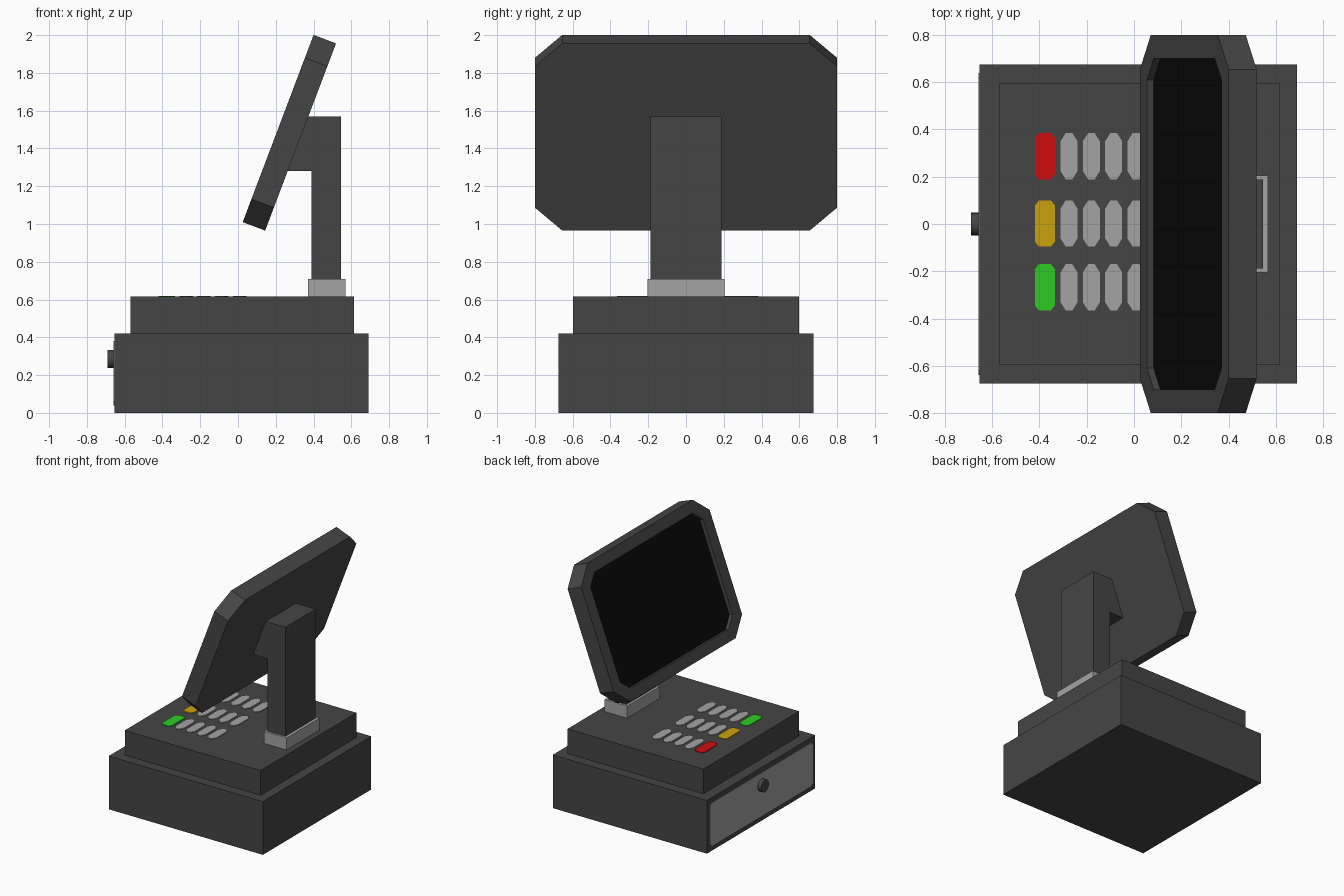
import bpy, bmesh, math
from mathutils import Vector

if "Cube" in bpy.data.objects:
    bpy.data.objects.remove(bpy.data.objects["Cube"])


def material(name, r, g, b):
    m = bpy.data.materials.new(name)
    m.diffuse_color = (r, g, b, 1)
    m.use_nodes = True
    m.node_tree.nodes["Principled BSDF"].inputs["Base Color"].default_value = m.diffuse_color
    return m


BODY = material("charcoal", 0.06, 0.06, 0.06)
GREY = material("light grey", 0.37, 0.37, 0.37)
BLACK = material("screen black", 0.003, 0.003, 0.003)
RED = material("red", 0.62, 0.004, 0.004)
YELLOW = material("yellow", 0.6, 0.36, 0.005)
GREEN = material("green", 0.027, 0.6, 0.017)


def loft(name, rings, mats, cap_mat=0):
    """Join matching rings of points, cap both ends; the last cap gets cap_mat."""
    bm = bmesh.new()
    vs = [[bm.verts.new(p) for p in ring] for ring in rings]
    n = len(vs[0])
    for a, b in zip(vs, vs[1:]):
        for i in range(n):
            j = (i + 1) % n
            bm.faces.new((a[i], a[j], b[j], b[i]))
    bm.faces.new(vs[0][::-1])
    bm.faces.new(vs[-1]).material_index = cap_mat
    bmesh.ops.recalc_face_normals(bm, faces=bm.faces)
    me = bpy.data.meshes.new(name)
    bm.to_mesh(me)
    bm.free()
    ob = bpy.data.objects.new(name, me)
    bpy.context.collection.objects.link(ob)
    for m in mats:
        me.materials.append(m)
    return ob


def box(name, x0, x1, hy, z0, z1, mat):
    base = [(x0, -hy), (x1, -hy), (x1, hy), (x0, hy)]
    return loft(name, [[(x, y, z) for x, y in base] for z in (z0, z1)], [mat])


def octagon(hu, hv, cu, cv):
    """Rectangle of half sizes hu, hv with corners cut by cu, cv."""
    return [(hu, hv - cv), (hu - cu, hv), (cu - hu, hv), (-hu, hv - cv),
            (-hu, cv - hv), (cu - hu, -hv), (hu - cu, -hv), (hu, cv - hv)]


# Stepped base and neck foot
box("cash_drawer_case", -0.655, 0.69, 0.675, 0, 0.42, BODY)
box("keyboard_deck", -0.57, 0.615, 0.597, 0.42, 0.615, BODY)
box("neck_foot", 0.37, 0.568, 0.205, 0.615, 0.71, GREY)

# Neck with an arm reaching to the back of the screen
neck = [(0.39, 0.71), (0.545, 0.71), (0.545, 1.57), (0.37, 1.57),
        (0.26, 1.28), (0.39, 1.28)]
loft("neck", [[(x, y, z) for x, z in neck] for y in (-0.188, 0.188)], [BODY])

# Tilted monitor: cut corners, recessed black screen
slope = Vector((0.354, 0, 0.935))
depth = Vector((0.935, 0, -0.354))
centre = Vector((0.025, 0, 1.01)) + slope * 0.53


def tilted(shape, w):
    return [centre + Vector((0, u, 0)) + slope * v + depth * w for u, v in shape]


outer = octagon(0.8, 0.53, 0.145, 0.13)
inner = octagon(0.7, 0.445, 0.09, 0.08)
loft("monitor", [tilted(outer, 0.127), tilted(outer, 0),
                 tilted(inner, 0), tilted(inner, 0.03)], [BODY, BLACK], 1)


# Keys: three rows, each with one coloured key and four grey ones
def key(name, x, y, hx, cut_x, cut_y, mat):
    shape = octagon(hx, 0.098, cut_x, cut_y)
    loft(name, [[(x + a, y + b, z) for a, b in shape] for z in (0.615, 0.62)], [mat])


for row, (y, mat) in enumerate([(0.287, RED), (0.002, YELLOW), (-0.268, GREEN)]):
    key(f"function_key_{row}", -0.377, y, 0.043, 0.018, 0.022, mat)
    for col in range(4):
        key(f"key_{row}_{col}", -0.275 + 0.0945 * col, y, 0.036, 0.022, 0.035, GREY)

# Drawer front plate
panel = octagon(0.64, 0.17, 0.02, 0.02)
loft("drawer_front", [[(x, u, 0.21 + v) for u, v in panel] for x in (-0.655, -0.659)], [GREY])

# Round drawer knob
ring = [(0.048 * math.cos(i * math.tau / 24), 0.048 * math.sin(i * math.tau / 24))
        for i in range(24)]
knob = loft("drawer_knob", [[(x, u, 0.286 + v) for u, v in ring]
                            for x in (-0.655, -0.69)], [BODY])
bpy.context.view_layer.objects.active = knob
knob.select_set(True)
bpy.ops.object.shade_smooth_by_angle()
